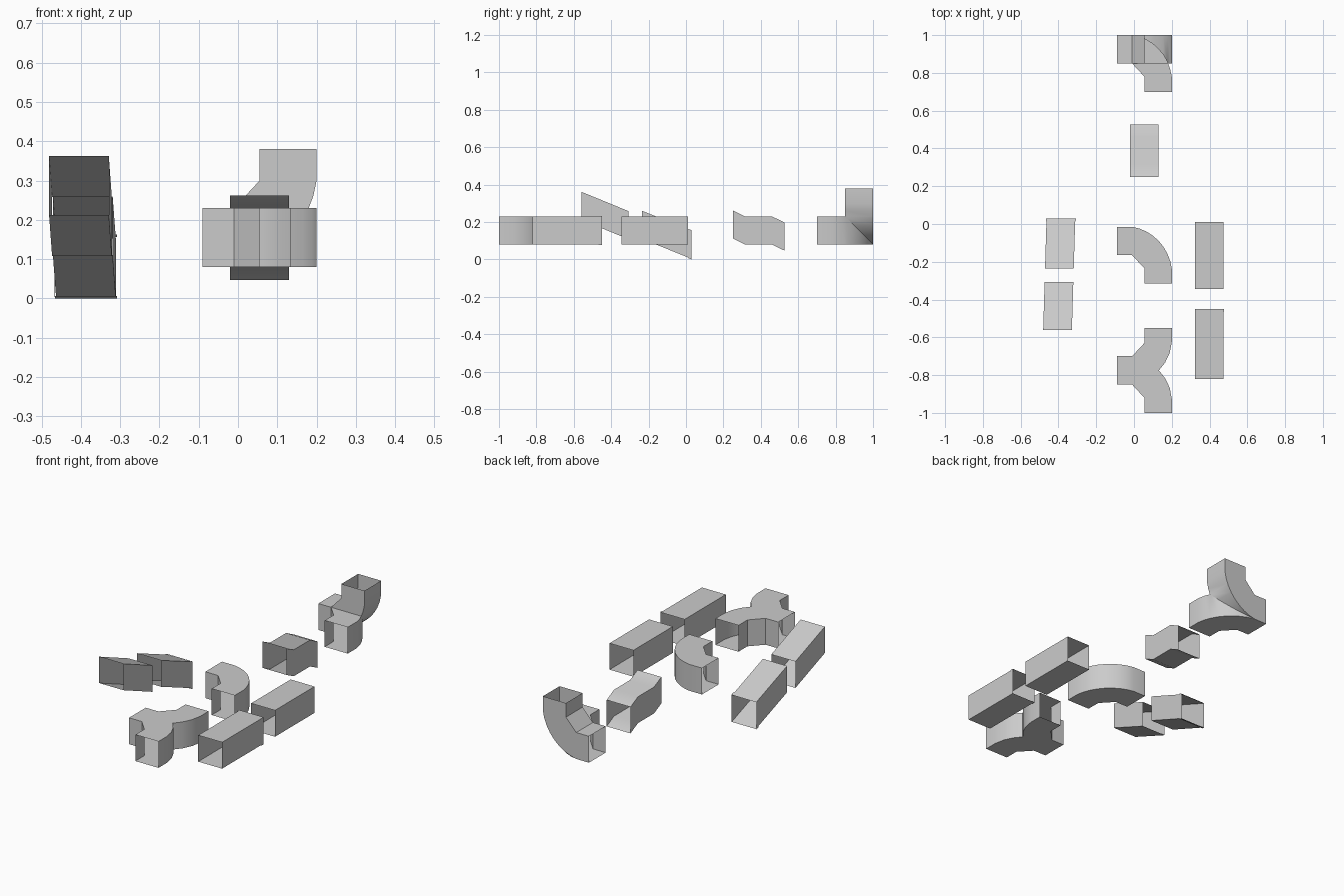
import bpy, bmesh, math

if "Cube" in bpy.data.objects:
    bpy.data.objects.remove(bpy.data.objects["Cube"])

W = 0.15      # duct section
Z0 = 0.08     # underside of level ducts


def finish(name, polys, smooth=True):
    bm = bmesh.new()
    for p in polys:
        bm.faces.new([bm.verts.new(c) for c in p])
    bmesh.ops.remove_doubles(bm, verts=bm.verts, dist=1e-4)
    bmesh.ops.recalc_face_normals(bm, faces=bm.faces)
    me = bpy.data.meshes.new(name)
    bm.to_mesh(me)
    bm.free()
    ob = bpy.data.objects.new(name, me)
    bpy.context.collection.objects.link(ob)
    if smooth:
        bpy.ops.object.select_all(action='DESELECT')
        ob.select_set(True)
        bpy.context.view_layer.objects.active = ob
        bpy.ops.object.shade_smooth_by_angle(angle=math.radians(30))
    return ob


def tube(name, walls, place, lo, hi):
    """Open-ended sheet duct: outline made of wall polylines, gaps between them stay open."""
    outline = [p for w in walls for p in w]
    polys = [[place(u, v, t) for u, v in outline] for t in (lo, hi)]
    for w in walls:
        for p, q in zip(w, w[1:]):
            polys.append([place(*p, lo), place(*q, lo), place(*q, hi), place(*p, hi)])
    return finish(name, polys)


# Elbow outline in local (x, a): a = distance from the outer side wall
N = 8
arc = []
for i in range(N + 1):
    t = i / N
    th = t * math.pi / 2
    s, c = 0.8 * math.sin(th) + 0.2 * t, 0.8 * (1 - math.cos(th)) + 0.2 * t
    arc.append((-0.01 + 0.21 * s, 0.22 * c))
outer = [(-0.09, 0)] + arc + [(0.2, 0.3)]
inner = [(0.055, 0.3), (0.055, 0.22), (-0.01, W), (-0.09, W)]


# Straight ducts along y
def side(u, v, t):
    return (t, u, v)


def straight(name, y0, y1, grow=0.0):
    lo, hi = Z0 - grow, Z0 + W + grow
    tube(name, [[(y0, lo), (y1, lo)], [(y1, hi), (y0, hi)]], side, 0.324 - grow, 0.474 + grow)


straight("straight_duct", -0.345, 0.01)
straight("straight_duct_collared", -0.82, -0.45)
straight("straight_duct_collar", -0.467, -0.45, 0.002)


# Sloped ducts with a very slight sideways lean
def lean(u, v, t):
    return (t + 0.03 * (u + 0.235), u, v)


def sloped(name, y0, y1, z0, z1, grow=0.0):
    g = grow
    tube(name, [[(y0, z0 - g), (y1, z1 - g)], [(y1, z1 + W + g), (y0, z0 + W + g)]],
         lean, -0.471 - g, -0.319 + g)


sloped("sloped_duct_upper", -0.56, -0.307, 0.212, 0.108)
sloped("sloped_duct_lower", -0.235, 0.03, 0.11, 0.003)
sloped("sloped_duct_collar", 0.014, 0.03, 0.0095, 0.003, 0.003)

# Offset duct
low = [(0.25, 0.112), (0.315, Z0), (0.46, Z0), (0.527, 0.047)]
tube("offset_duct", [low, [(y, z + W) for y, z in reversed(low)]], side, -0.02, 0.13)

# Flat elbow
tube("elbow_duct", [outer, inner],
     lambda u, v, t: (u, -0.015 - v, t), Z0, Z0 + W)

# Y branch, symmetric about y = -0.775
crotch = [(0.2, 0.225), (0.2, 0.15), (0.189, 0.092), (0.165, 0.042), (0.132, 0)]
back = [(-0.09, 0.075), (-0.01, 0.075), (0.055, 0.145), (0.055, 0.225)]


def flip(pts):
    return [(x, -y) for x, y in reversed(pts)]


tube("y_branch_duct", [back, crotch + flip(crotch)[1:], flip(back)],
     lambda u, v, t: (u, -0.775 + v, t), Z0, Z0 + W)

# Corner branch: a flat elbow joined to the same elbow turned upward
half = []                                             # local (x, a, b)
half.append([(x, a, 0) for x, a in outer + inner])
half.append([(-0.09, 0, W), (-0.01, 0, W), (-0.01, W, W), (-0.09, W, W)])
k = next(i for i, p in enumerate(arc) if p[1] > W)    # where the crease ends
(x0, a0), (x1, a1) = arc[k - 1], arc[k]
cut = (x0 + (x1 - x0) * (W - a0) / (a1 - a0), W)
run = arc[:k] + [cut] + arc[k:] + [(0.2, 0.3)]
half.append([(x, a, W) for x, a in run[k:] + inner[:3]])
for (xa, p), (xb, q) in list(zip(run, run[1:])):
    face = [(xa, p, 0), (xb, q, 0), (xb, q, min(q, W))]
    if p > 0:
        face.append((xa, p, min(p, W)))
    half.append(face)
for (xa, p), (xb, q) in zip(inner[:2], inner[1:3]):
    half.append([(xa, p, 0), (xb, q, 0), (xb, q, W), (xa, p, W)])
# left mouth roof only spans the arm, so the two halves close each other
polys = [[(x, 1 - a, Z0 + b) for x, a, b in f] for f in half]
polys += [[(x, 1 - b, Z0 + a) for x, a, b in f] for f in half]
finish("corner_branch_duct", polys)
